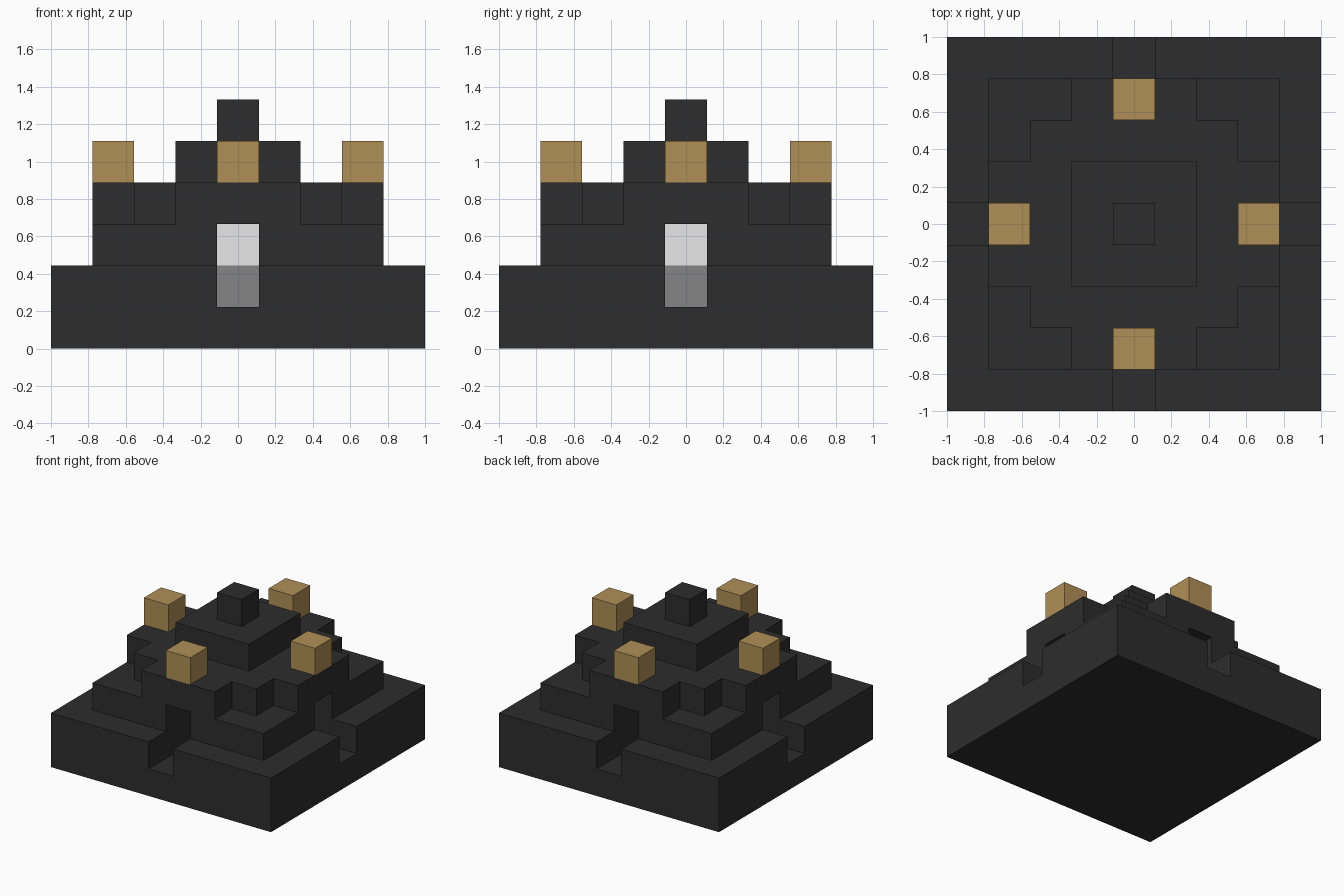
import bpy, bmesh
from mathutils import Matrix, Vector

cube = bpy.data.objects.get("Cube")
if cube:
    bpy.data.objects.remove(cube, do_unlink=True)

U = 2 / 9  # one block


def material(name, rgb):
    m = bpy.data.materials.new(name)
    m.use_nodes = True
    m.diffuse_color = (*rgb, 1)
    m.node_tree.nodes["Principled BSDF"].inputs["Base Color"].default_value = (*rgb, 1)
    return m


dark = material("dark stone", (0.026, 0.026, 0.026))
gold = material("gold", (0.434, 0.275, 0.095))
grey = material("grey stone", (0.235, 0.235, 0.235))
white = material("white", (1, 1, 1))


def add_box(bm, lo, hi):
    """Box between two corners, in block units."""
    lo, hi = Vector(lo) * U, Vector(hi) * U
    mat = Matrix.Translation((lo + hi) / 2) @ Matrix.Diagonal((*(hi - lo), 1))
    bmesh.ops.create_cube(bm, size=1, matrix=mat)


def finish(name, bm, mat):
    bmesh.ops.recalc_face_normals(bm, faces=bm.faces)
    mesh = bpy.data.meshes.new(name)
    bm.to_mesh(mesh)
    bm.free()
    mesh.materials.append(mat)
    obj = bpy.data.objects.new(name, mesh)
    bpy.context.collection.objects.link(obj)
    return obj


def square_block(name, half, z0, z1, mat, x=0, y=0):
    bm = bmesh.new()
    add_box(bm, (x - half, y - half, z0), (x + half, y + half, z1))
    return finish(name, bm, mat)


def corner_blocks(name, half, z0, z1):
    """Four corner blocks that leave cross-shaped passages between them."""
    bm = bmesh.new()
    for sx in (-1, 1):
        for sy in (-1, 1):
            xs = sorted((sx * 0.5, sx * half))
            ys = sorted((sy * 0.5, sy * half))
            add_box(bm, (xs[0], ys[0], z0), (xs[1], ys[1], z1))
    return finish(name, bm, dark)


# Wide base with passages cut into its upper half
square_block("base_slab", 4.5, 0, 1, dark)
corner_blocks("base_corners", 4.5, 1, 2)
corner_blocks("middle_tier", 3.5, 2, 3)

# Tier with stepped corners, roofing the passages
quarter = [(3.5, 1.5), (2.5, 1.5), (2.5, 2.5), (1.5, 2.5), (1.5, 3.5)]
outline = []
for turn in range(4):
    outline += quarter
    quarter = [(-y, x) for x, y in quarter]
bm = bmesh.new()
face = bm.faces.new([bm.verts.new((x * U, y * U, 3 * U)) for x, y in outline])
ext = bmesh.ops.extrude_face_region(bm, geom=[face], use_keep_orig=True)
top = [v for v in ext["geom"] if isinstance(v, bmesh.types.BMVert)]
bmesh.ops.translate(bm, verts=top, vec=(0, 0, U))
finish("stepped_tier", bm, dark)

# Upper platform and crown
square_block("upper_platform", 1.5, 4, 5, dark)
square_block("crown_block", 0.5, 5, 6, dark)

# Blocks where the passages meet
square_block("core_pedestal", 0.5, 1, 2, grey)
square_block("core_light", 0.5, 2, 3, white)

# Gold blocks over the four openings
for side, x, y in (("front", 0, -3), ("back", 0, 3), ("left", 3, 0), ("right", -3, 0)):
    square_block(f"gold_block_{side}", 0.5, 4, 5, gold, x, y)
